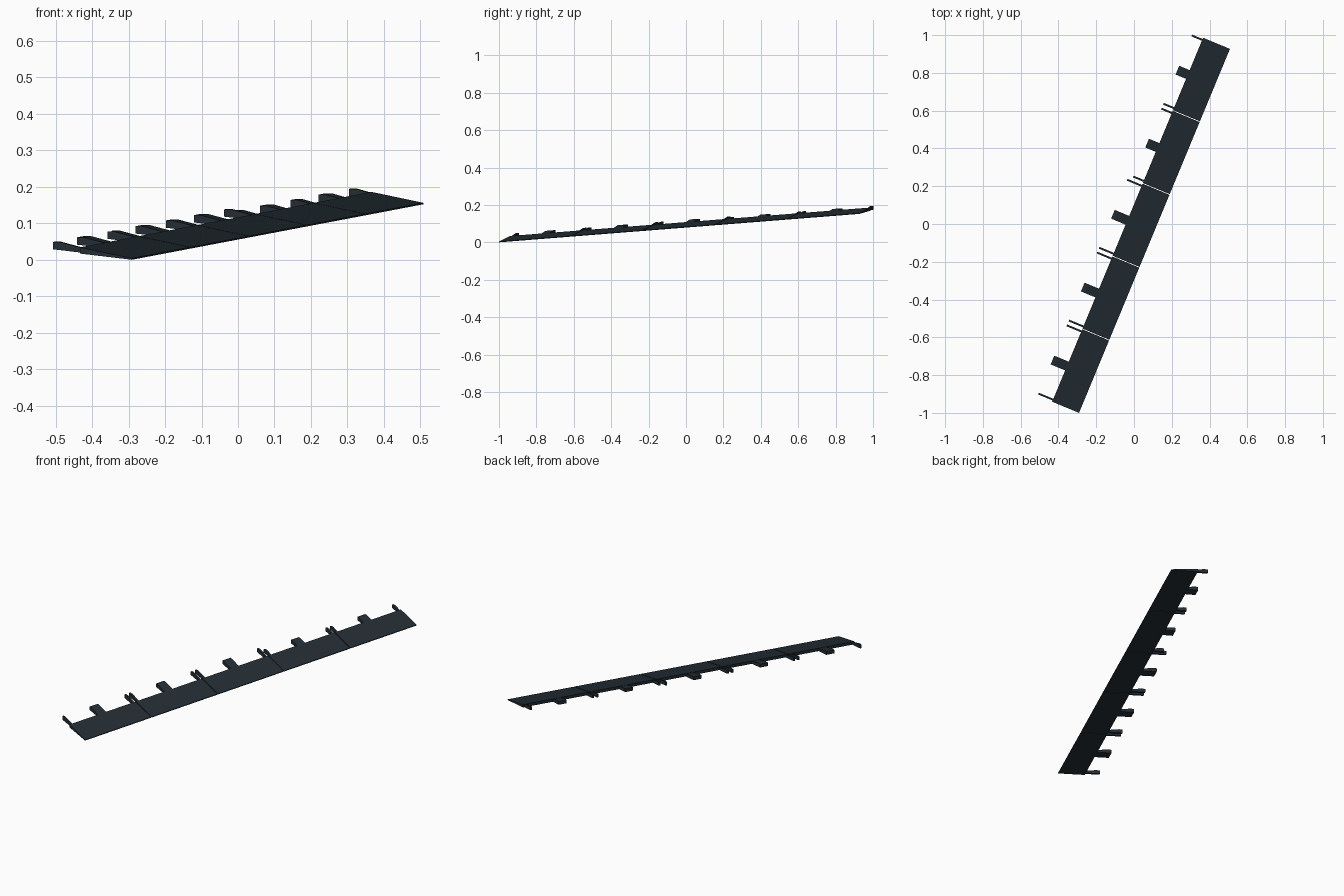
import bpy
import bmesh
from mathutils import Matrix, Vector

cube = bpy.data.objects.get("Cube")
if cube:
    bpy.data.objects.remove(cube, do_unlink=True)

# One dark slate paint
slate = bpy.data.materials.new("dark_slate")
slate.use_nodes = True
COLOUR = (0.017, 0.027, 0.035, 1)
slate.diffuse_color = COLOUR
slate.node_tree.nodes["Principled BSDF"].inputs["Base Color"].default_value = COLOUR

# Swept frame: first axis runs along the span, second across the chord, third up
START = Vector((-0.291, -1.0, 0.0))
SPAN = Vector((0.799, 1.927, 0.152))
LENGTH = SPAN.xy.length
along = SPAN / LENGTH
across = Vector((-along.y, along.x, 0)).normalized()
FRAME = Matrix.Translation(START) @ Matrix(
    (along, across, Vector((0, 0, 1)))).transposed().to_4x4()


def extrude_profile(name, profile, s0, s1):
    """Extrude a (chord, height) profile along the span from s0 to s1."""
    bm = bmesh.new()
    face = bm.faces.new([bm.verts.new((s0, c, z)) for c, z in profile])
    new = bmesh.ops.extrude_face_region(bm, geom=[face])["geom"]
    bmesh.ops.translate(bm, vec=(s1 - s0, 0, 0),
                        verts=[v for v in new if isinstance(v, bmesh.types.BMVert)])
    bmesh.ops.transform(bm, matrix=FRAME, verts=bm.verts)
    bmesh.ops.recalc_face_normals(bm, faces=bm.faces)
    mesh = bpy.data.meshes.new(name)
    bm.to_mesh(mesh)
    bm.free()
    mesh.materials.append(slate)
    obj = bpy.data.objects.new(name, mesh)
    bpy.context.collection.objects.link(obj)


# Wedge section of the panels
WEDGE = [(0, 0), (0, 0.004), (0.154, 0.034), (0.154, 0.017)]
COUNT = 5
GAP = 0.004
step = LENGTH / COUNT

for i in range(COUNT):
    s0 = i * step + (GAP / 2 if i else 0)
    s1 = (i + 1) * step - (GAP / 2 if i < COUNT - 1 else 0)
    extrude_profile(f"panel_{i + 1}", WEDGE, s0, s1)

    # Rising brackets behind the panel, shorter on the last two
    reach = 0.237 if i < 3 else 0.214
    tip = reach * 0.208
    bracket = [(0.135, 0.017), (0.135, 0.028), (reach - 0.02, tip - 0.001),
               (reach, tip - 0.001), (reach, tip - 0.021)]
    middle = (s0 + s1) / 2 - 0.003
    for part, centre, width in (("start_arm", s0 + 0.012, 0.01),
                                ("middle_bracket", middle, 0.05),
                                ("end_arm", s1 - 0.012, 0.01)):
        extrude_profile(f"{part}_{i + 1}", bracket,
                        centre - width / 2, centre + width / 2)
